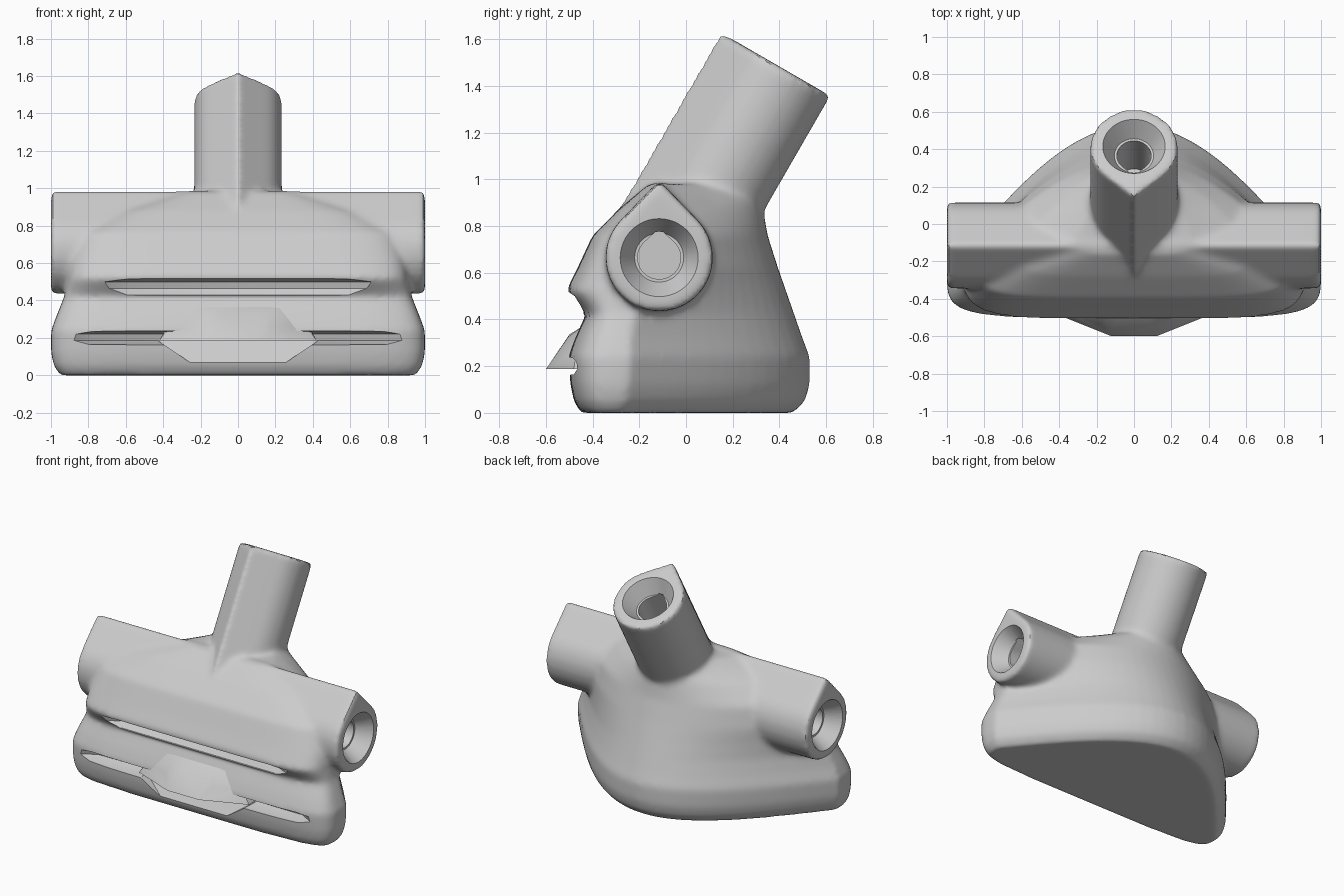
import bpy, bmesh, math
from mathutils import Matrix, Vector

cube = bpy.data.objects.get("Cube")
if cube:
    bpy.data.objects.remove(cube)

grey = bpy.data.materials.new("plain grey")
grey.use_nodes = True
grey.diffuse_color = (0.6, 0.6, 0.6, 1)
grey.node_tree.nodes["Principled BSDF"].inputs["Base Color"].default_value = (0.6, 0.6, 0.6, 1)


def finish(name, bm):
    bmesh.ops.recalc_face_normals(bm, faces=bm.faces)
    mesh = bpy.data.meshes.new(name)
    bm.to_mesh(mesh)
    bm.free()
    ob = bpy.data.objects.new(name, mesh)
    mesh.materials.append(grey)
    bpy.context.collection.objects.link(ob)
    return ob


def loft(name, rings):
    """Skin a list of equal-length point rings and cap both ends."""
    bm = bmesh.new()
    rows = [[bm.verts.new(p) for p in ring] for ring in rings]
    n = len(rows[0])
    for a, b in zip(rows, rows[1:]):
        for i in range(n):
            bm.faces.new((a[i], a[(i + 1) % n], b[(i + 1) % n], b[i]))
    bm.faces.new(rows[0])
    bm.faces.new(rows[-1])
    return finish(name, bm)


def hull(name, points):
    bm = bmesh.new()
    for p in points:
        bm.verts.new(p)
    bmesh.ops.convex_hull(bm, input=bm.verts)
    return finish(name, bm)


def teardrop(radius, peak, z, n=40):
    """Circle with a pointed top along local +y."""
    spread = math.acos(radius / peak)
    start = math.pi / 2 + spread
    sweep = 2 * math.pi - 2 * spread
    pts = [(radius * math.cos(start + sweep * i / n),
            radius * math.sin(start + sweep * i / n), z) for i in range(n + 1)]
    return pts + [(0, peak, z)]


def frame(origin, axis, up):
    axis, up = Vector(axis).normalized(), Vector(up).normalized()
    m = Matrix((up.cross(axis), up, axis)).transposed().to_4x4()
    return Matrix.Translation(origin) @ m


def place(ob, matrix):
    ob.data.transform(matrix)
    return ob


def apply_modifiers(ob):
    bpy.context.view_layer.update()
    evaluated = ob.evaluated_get(bpy.context.evaluated_depsgraph_get())
    mesh = bpy.data.meshes.new_from_object(evaluated)
    ob.modifiers.clear()
    ob.data = mesh


def boolean(ob, other, operation):
    mod = ob.modifiers.new(operation, 'BOOLEAN')
    mod.operation, mod.object, mod.solver = operation, other, 'EXACT'
    apply_modifiers(ob)
    bpy.data.objects.remove(other)


# Base: stacked slices of height, half width, front, side and back depth
slices = [
    (0.00, 0.95, -0.45, -0.28, 0.46), (0.05, 0.985, -0.48, -0.26, 0.51),
    (0.12, 1.0, -0.495, -0.25, 0.53), (0.24, 1.0, -0.505, -0.24, 0.53),
    (0.32, 0.97, -0.475, -0.24, 0.50), (0.42, 0.93, -0.43, -0.22, 0.465),
    (0.52, 0.91, -0.515, -0.18, 0.43), (0.62, 0.90, -0.465, -0.14, 0.395),
    (0.76, 0.85, -0.40, -0.12, 0.35), (0.88, 0.62, -0.28, -0.1, 0.33),
    (0.98, 0.30, -0.16, -0.06, 0.34)]


def footprint(z, w, front, side, back, n=40):
    ring = []
    for i in range(n):
        c, s = math.cos(math.pi * i / n), math.sin(math.pi * i / n)
        ring.append((w * c, side + (back - side) * math.cos(math.pi * c / 2), z))
    for i in range(n):
        c, s = math.cos(math.pi * i / n), math.sin(math.pi * i / n)
        x = -w * math.copysign(abs(c) ** 0.4, c)
        ring.append((x, side + (front - side) * s ** 0.4, z))
    return ring


body = loft("body", [footprint(*s) for s in slices])

# Cross arm and tilted neck, both teardrop in section
ARM = Vector((0, -0.115, 0.665))
arm = loft("arm", [teardrop(0.23, 0.33, z) for z in (-1, 1)])
place(arm, frame(ARM, (1, 0, 0), (0, 0, 1)))
NECK = Vector((0, 0.415, 1.475))
axis, ridge = Vector((0, 0.5, 0.866)), Vector((0, -0.866, 0.5))
neck = loft("neck", [teardrop(0.235, 0.31, z) for z in (-0.95, 0)])
place(neck, frame(NECK, axis, ridge))
boolean(body, arm, 'UNION')
boolean(body, neck, 'UNION')

# Blend the joined parts into one soft form
remesh = body.modifiers.new("blend", 'REMESH')
remesh.mode, remesh.voxel_size = 'VOXEL', 0.016
soften = body.modifiers.new("soften", 'SMOOTH')
soften.factor, soften.iterations = 0.5, 14
apply_modifiers(body)

# Flared sockets with a teardrop bore
def socket(origin, direction, up, depth):
    place_at = frame(origin, direction, up)
    cone = loft("socket_cutter", [
        [(r * math.cos(a * math.pi / 24), r * math.sin(a * math.pi / 24), z) for a in range(48)]
        for r, z in ((0.18, 0.05), (0.167, 0), (0.105, -0.1))])
    bore = loft("bore_cutter", [teardrop(0.092, 0.125, z) for z in (-depth, -0.09)])
    for cutter in (cone, bore):
        boolean(body, place(cutter, place_at), 'DIFFERENCE')


for side in (-1, 1):
    socket(ARM + Vector((side, 0, 0)), (side, 0, 0), (0, 0, 1), 0.25)
socket(NECK, axis, ridge, 0.4)


# Long front grooves that fade out at the ends
def groove(section, inner, outer, fade):
    rings = []
    for x, shift in ((-outer, fade), (-inner, 0), (inner, 0), (outer, fade)):
        rings.append([(x, y - shift, z) for y, z in section])
    boolean(body, loft("groove_cutter", rings), 'DIFFERENCE')


groove([(-0.7, 0.53), (-0.52, 0.52), (-0.41, 0.50), (-0.40, 0.465), (-0.43, 0.43), (-0.7, 0.42)],
       0.58, 0.76, 0.09)
groove([(-0.7, 0.25), (-0.5, 0.238), (-0.42, 0.22), (-0.41, 0.187), (-0.47, 0.165), (-0.7, 0.15)],
       0.78, 0.92, 0.08)

# Sloped recess below the spout
recess = [(s * x, y, z) for s in (-1, 1) for x, y, z in (
    (0.43, -0.41, 0.187), (0.43, -0.7, 0.187), (0.25, -0.485, 0.065), (0.25, -0.7, 0.065))]
boolean(body, hull("recess_cutter", recess), 'DIFFERENCE')

# Wedge spout with a flat underside
spout = hull("spout", [(s * x, y, z) for s in (-1, 1) for x, y, z in (
    (0.12, -0.6, 0.187), (0.18, -0.535, 0.265), (0.16, -0.505, 0.325), (0.08, -0.5, 0.335),
    (0.42, -0.48, 0.187), (0.42, -0.4, 0.187), (0.36, -0.47, 0.27), (0.3, -0.4, 0.40))])

for ob in (body, spout):
    bpy.ops.object.select_all(action='DESELECT')
    ob.select_set(True)
    bpy.context.view_layer.objects.active = ob
    bpy.ops.object.shade_smooth_by_angle(angle=math.radians(32))
